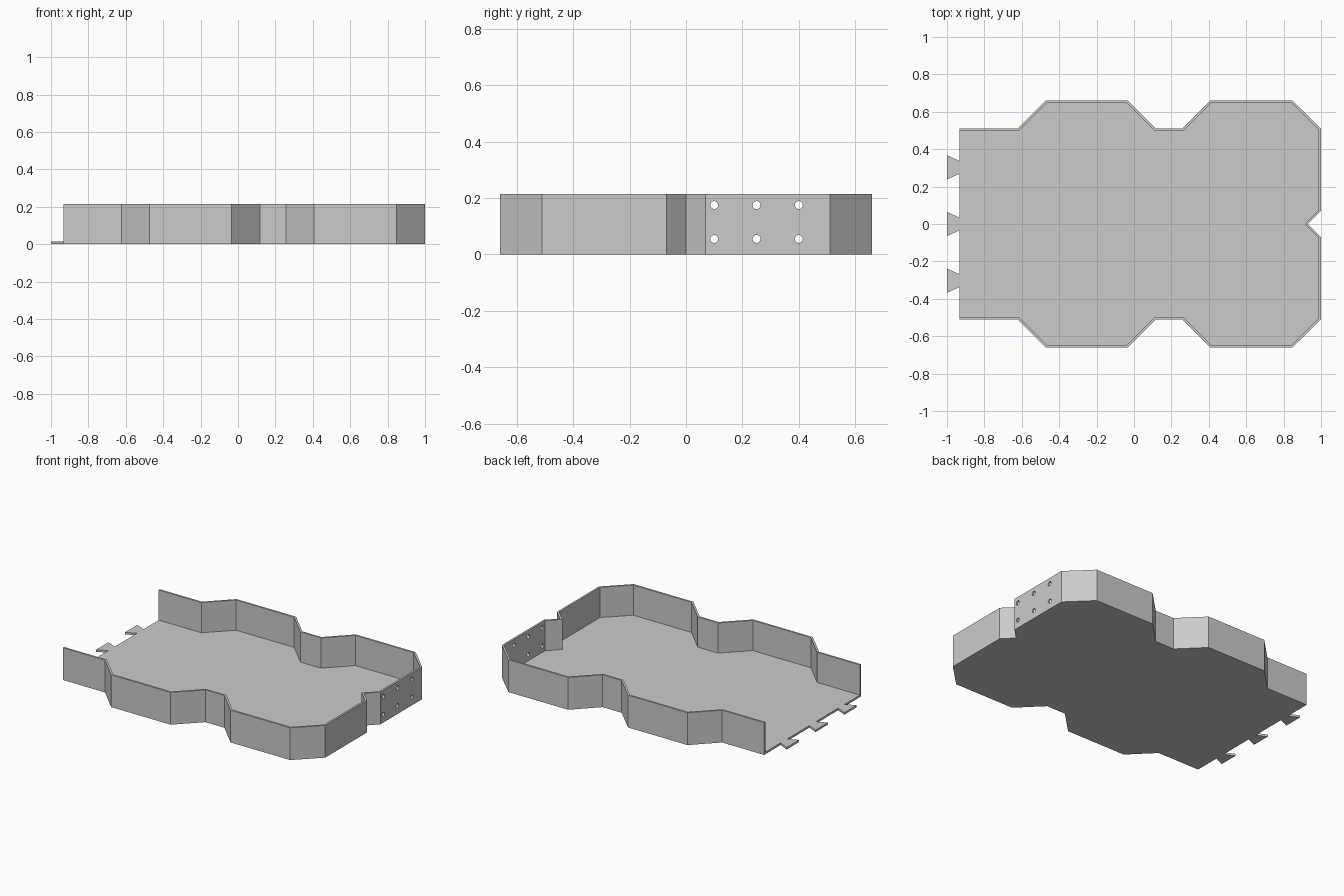
import bpy, bmesh
from mathutils import Vector, Matrix

cube = bpy.data.objects.get("Cube")
if cube:
    bpy.data.objects.remove(cube, do_unlink=True)

HEIGHT, FLOOR, WALL = 0.215, 0.014, 0.013
OPEN_X = -0.933

grey = bpy.data.materials.new("light_grey")
grey.use_nodes = True
colour = (0.6, 0.6, 0.6, 1)
grey.diffuse_color = colour
grey.node_tree.nodes["Principled BSDF"].inputs["Base Color"].default_value = colour


def prism(name, outline, z0, z1):
    """Extrude a closed 2D outline between two heights."""
    bm = bmesh.new()
    face = bm.faces.new([bm.verts.new((x, y, z0)) for x, y in outline])
    top = bmesh.ops.extrude_face_region(bm, geom=[face])
    verts = [v for v in top["geom"] if isinstance(v, bmesh.types.BMVert)]
    bmesh.ops.translate(bm, verts=verts, vec=(0, 0, z1 - z0))
    bmesh.ops.recalc_face_normals(bm, faces=bm.faces)
    return finish(name, bm)


def finish(name, bm):
    mesh = bpy.data.meshes.new(name)
    bm.to_mesh(mesh)
    bm.free()
    mesh.materials.append(grey)
    obj = bpy.data.objects.new(name, mesh)
    bpy.context.collection.objects.link(obj)
    return obj


def inset_path(path, d):
    """Offset an open path to its left by d, with mitred corners."""
    pts = [Vector(p) for p in path]
    normals = []
    for a, b in zip(pts, pts[1:]):
        t = (b - a).normalized()
        normals.append(Vector((-t.y, t.x)))
    result = []
    for i, p in enumerate(pts):
        n0 = normals[max(i - 1, 0)]
        n1 = normals[min(i, len(normals) - 1)]
        result.append(p + (n0 + n1) * d / (1 + n0.dot(n1)))
    return result


# Half outline from the open end to the notch tip, then mirrored across y
half = [(OPEN_X, -0.51), (-0.623, -0.51), (-0.473, -0.66), (-0.034, -0.66),
        (0.117, -0.51), (0.257, -0.51), (0.407, -0.66), (0.847, -0.66),
        (1, -0.51), (1, -0.07), (0.93, 0)]
outer = half + [(x, -y) for x, y in reversed(half[:-1])]

# Floor with dovetail tabs along the open end
tabs = []
for cy in (0.303, 0, -0.303):
    tabs += [(OPEN_X, cy + 0.034), (-1, cy + 0.065),
             (-1, cy - 0.065), (OPEN_X, cy - 0.034)]
prism("floor_plate", outer + tabs, 0, FLOOR)

# Thin wall following the outline, open at the tab end
inner = inset_path(outer, WALL)
wall = prism("perimeter_wall", outer + inner[::-1], FLOOR, HEIGHT)

# Six round holes through the right half of the end wall
bm = bmesh.new()
for y in (0.1, 0.25, 0.4):
    for z in (0.055, 0.175):
        place = Matrix.Translation((1, y, z)) @ Matrix.Rotation(1.5707963, 4, 'Y')
        bmesh.ops.create_cone(bm, cap_ends=True, segments=24, radius1=0.014,
                              radius2=0.014, depth=0.08, matrix=place)
cutter = finish("hole_cutter", bm)
cutter.hide_render = True
mod = wall.modifiers.new("holes", 'BOOLEAN')
mod.operation = 'DIFFERENCE'
mod.solver = 'EXACT'
mod.object = cutter
bpy.context.view_layer.objects.active = wall
bpy.ops.object.modifier_apply(modifier=mod.name)
bpy.data.objects.remove(cutter, do_unlink=True)
